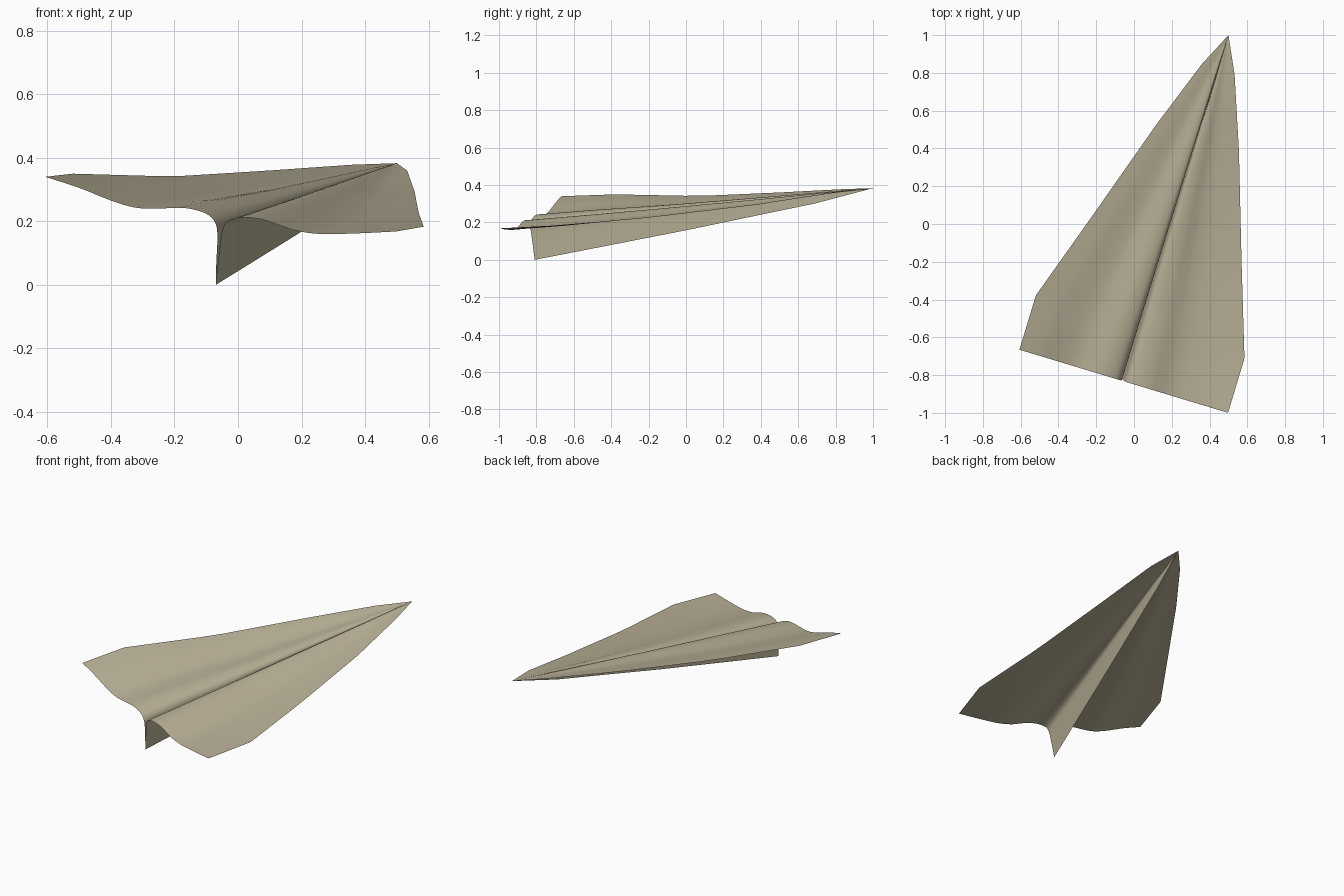
import bpy, bmesh
from mathutils import Vector

if "Cube" in bpy.data.objects:
    bpy.data.objects.remove(bpy.data.objects["Cube"])

NOSE = Vector((0.5, 1.0, 0.383))
AXIS = Vector((-0.2895, -0.957, 0))    # nose to tail
SIDE = Vector((0.957, -0.2895, 0))     # towards right wing
LENGTH, HALF = 1.915, 0.577

# tail cross-section, each half running from keel fold to wing tip: (side offset, z)
LEFT = [(-.0215, 0), (-.018, .07), (-.012, .15), (-.018, .195), (-.05, .225), (-.12, .242),
        (-.21, .24), (-.28, .243), (-.36, .265), (-.465, .305), (-HALF, .34)]
RIGHT = [(-.0215, 0), (-.012, .07), (0, .15), (.012, .19), (.035, .206), (.08, .212),
         (.14, .205), (.2, .185), (.25, .17), (.33, .16), (.45, .162), (HALF, .168)]

# outlines along the length: (t, value)
WIDTH = [(0, 0), (.1, .092), (.3, .232), (.58, .408), (.843, HALF), (1, HALF)]
EDGE_L = [(0, .383), (.1, .378), (.31, .36), (.575, .341), (.846, .35), (1, .34)]
EDGE_R = [(0, .383), (.1, .36), (.3, .295), (.59, .225), (.843, .183), (1, .168)]
KEEL = [(0, .383), (.17, .302), (.33, .243), (.55, .16), (1, 0)]


def lookup(table, t):
    for (a, p), (b, q) in zip(table, table[1:]):
        if t <= b:
            return p + (q - p) * (t - a) / (b - a)
    return table[-1][1]


def smooth(points, n=4):
    """Catmull-Rom resampling of a profile."""
    p = [Vector(q) for q in points]
    p = [2 * p[0] - p[1]] + p + [2 * p[-1] - p[-2]]
    out = []
    for a, b, c, d in zip(p, p[1:], p[2:], p[3:]):
        for i in range(n):
            s = i / n
            out.append(b + 0.5 * s * (c - a + s * (2*a - 5*b + 4*c - d + s * (3*(b - c) + d - a))))
    return out + [p[-2]]


left, right = smooth(LEFT), smooth(RIGHT)
section = left[::-1] + right[1:]
keel_i = len(left) - 1


def place(i, p, t):
    """Shrink a tail section point towards the nose, following the outlines."""
    b, z = p
    u = min(1, abs(b) / HALF)
    edge, tip = (EDGE_L, LEFT[-1][1]) if i < keel_i else (EDGE_R, RIGHT[-1][1])
    cone = lambda q: NOSE.z + (q - NOSE.z) * t
    off = b * (t + (lookup(WIDTH, t) / HALF - t) * u)
    height = cone(z) + (lookup(edge, t) - cone(tip)) * u
    depth = max(0, (0.19 - z) / 0.19) if abs(b) < 0.03 else 0
    height += (lookup(KEEL, t) - cone(0)) * depth
    v = NOSE + AXIS * (LENGTH - 0.018 * depth) * t + SIDE * off
    v.z = height
    return v


# folded paper sheet: two wings joined by the keel
stations = [0, .04, .1, .17, .24, .3, .38, .46, .55, .62, .7, .77, .843, .92, 1]
bm = bmesh.new()
rows = [[bm.verts.new(place(i, p, t)) for i, p in enumerate(section)] for t in stations]
for r0, r1 in zip(rows, rows[1:]):
    for i in range(len(section) - 1):
        bm.faces.new((r0[i], r1[i], r1[i + 1], r0[i + 1]))
bmesh.ops.remove_doubles(bm, verts=rows[0], dist=1e-5)
mesh = bpy.data.meshes.new("folded_paper_glider")
bm.to_mesh(mesh)
bm.free()
obj = bpy.data.objects.new("folded_paper_glider", mesh)
bpy.context.collection.objects.link(obj)

# paper colour
mat = bpy.data.materials.new("tan_paper")
mat.diffuse_color = (0.5, 0.45, 0.32, 1)
mat.use_nodes = True
mat.node_tree.nodes["Principled BSDF"].inputs["Base Color"].default_value = mat.diffuse_color
mesh.materials.append(mat)

bpy.context.view_layer.objects.active = obj
obj.select_set(True)
bpy.ops.object.shade_smooth_by_angle(angle=0.9)
